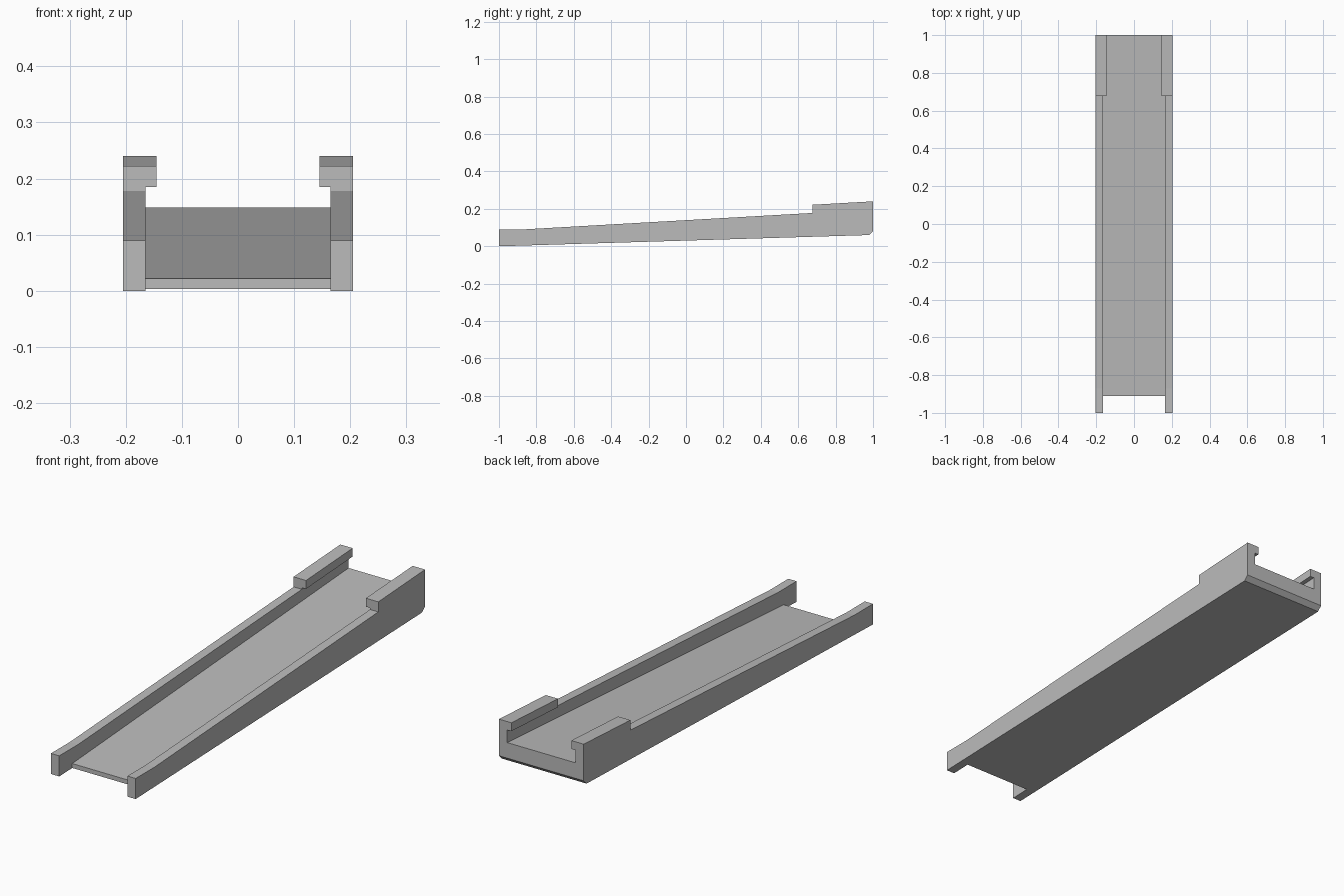
import bpy
import bmesh

cube = bpy.data.objects.get("Cube")
if cube:
    bpy.data.objects.remove(cube, do_unlink=True)

grey = bpy.data.materials.new("plain grey")
grey.use_nodes = True
colour = (0.5, 0.5, 0.5, 1)
grey.diffuse_color = colour
grey.node_tree.nodes["Principled BSDF"].inputs["Base Color"].default_value = colour


def prism(name, half_width, profile):
    """Extrude a (y, z) side profile across x, centred on x = 0."""
    bm = bmesh.new()
    face = bm.faces.new([bm.verts.new((-half_width, y, z)) for y, z in profile])
    extruded = bmesh.ops.extrude_face_region(bm, geom=[face])["geom"]
    verts = [v for v in extruded if isinstance(v, bmesh.types.BMVert)]
    bmesh.ops.translate(bm, verts=verts, vec=(2 * half_width, 0, 0))
    bmesh.ops.recalc_face_normals(bm, faces=bm.faces)
    mesh = bpy.data.meshes.new(name)
    bm.to_mesh(mesh)
    bm.free()
    mesh.materials.append(grey)
    obj = bpy.data.objects.new(name, mesh)
    bpy.context.collection.objects.link(obj)
    return obj


def cut(body, cutter):
    """Subtract the cutter from the body and discard it."""
    cutter.hide_render = True
    mod = body.modifiers.new("cut", "BOOLEAN")
    mod.operation = "DIFFERENCE"
    mod.solver = "EXACT"
    mod.object = cutter
    bpy.context.view_layer.objects.active = body
    bpy.ops.object.modifier_apply(modifier=mod.name)
    bpy.data.objects.remove(cutter, do_unlink=True)


step = 0.677  # where the raised, overhanging rear lips begin

# Sloping tray: full side outline with raised rear and chamfered lower edge
tray = prism("sloped_channel_tray", 0.205, [
    (-1, 0), (0.98, 0.06), (1, 0.08), (1, 0.24),
    (step, 0.222), (step, 0.178), (-0.87, 0.09), (-1, 0.09)])

# Channel between the rails, running under the lips and open at the front
cut(tray, prism("channel_cutter", 0.165, [
    (-1.1, -0.1), (-0.91, -0.1), (-0.91, 0.022), (1.1, 0.1546),
    (1.1, 0.209), (step, 0.185), (step, 0.5), (-1.1, 0.5)]))

# Narrower gap between the two rear lips
cut(tray, prism("lip_gap_cutter", 0.145, [
    (0.6, 0.17), (1.1, 0.17), (1.1, 0.5), (0.6, 0.5)]))
